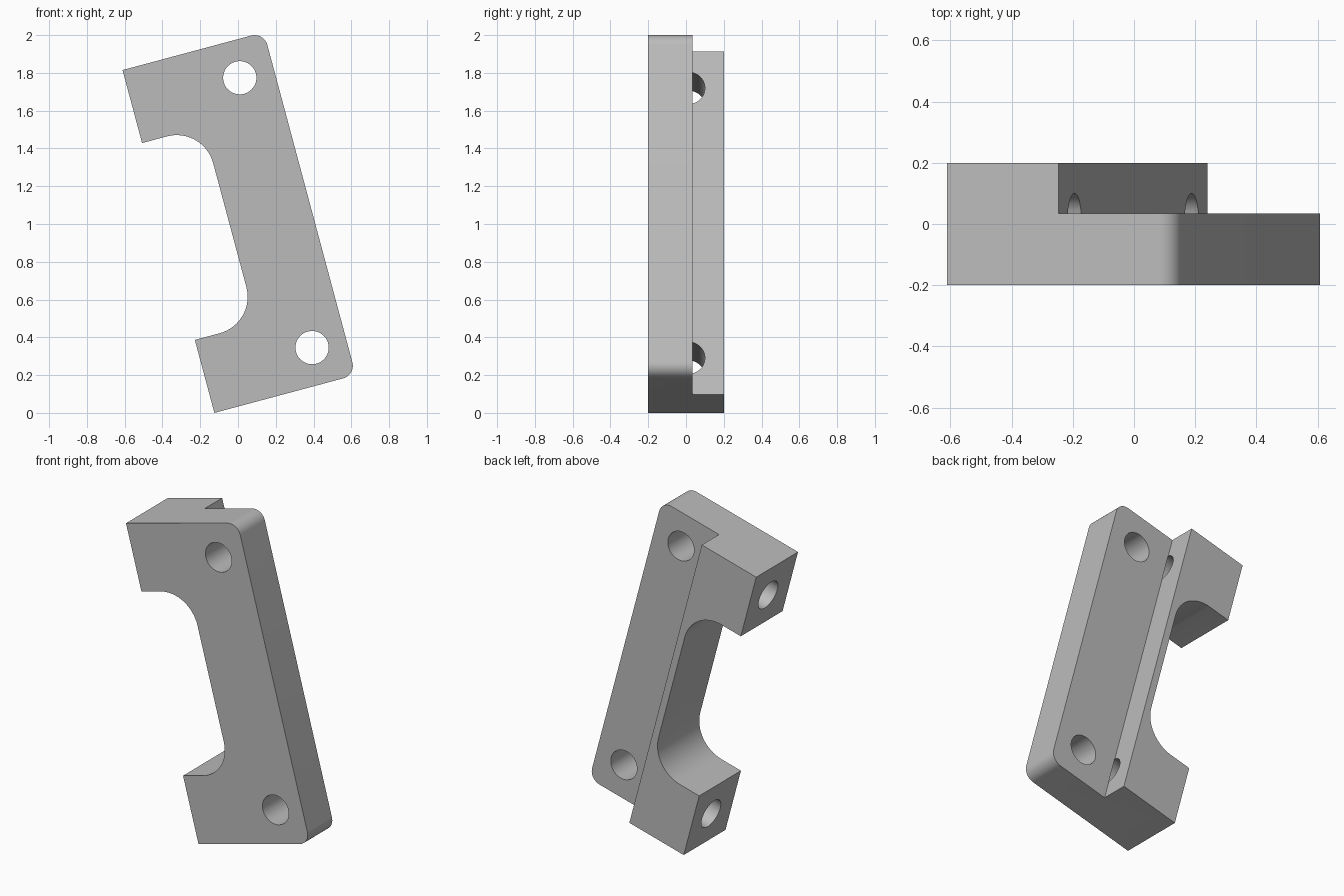
import bpy, bmesh, math
from mathutils import Matrix, Vector

cube = bpy.data.objects.get("Cube")
if cube:
    bpy.data.objects.remove(cube, do_unlink=True)

WIDTH, LENGTH, LEG, DEPTH = 0.775, 1.879, 0.4, 0.2   # DEPTH is half the thickness
WEB, STEP_U, STEP_Y = 0.336, 0.378, 0.035
HOLE_R, HOLE_V = 0.088, 0.2
LEAN = Matrix.Translation((-0.125, 0, 0)) @ Matrix.Rotation(math.radians(-15), 4, 'Y')

grey = bpy.data.materials.new("grey")
grey.use_nodes = True
colour = (0.5, 0.5, 0.5, 1)
grey.diffuse_color = colour
grey.node_tree.nodes["Principled BSDF"].inputs["Base Color"].default_value = colour


def make_object(name, bm):
    bmesh.ops.recalc_face_normals(bm, faces=bm.faces)
    mesh = bpy.data.meshes.new(name)
    bm.to_mesh(mesh)
    bm.free()
    mesh.materials.append(grey)
    obj = bpy.data.objects.new(name, mesh)
    bpy.context.collection.objects.link(obj)
    obj.matrix_world = LEAN
    return obj


def rounded(corners, steps=16):
    """Outline with square corners (u, v, radius) replaced by arcs."""
    points = []
    for i, (u, v, r) in enumerate(corners):
        c = Vector((u, v))
        if not r:
            points.append(c)
            continue
        before = (Vector(corners[i - 1][:2]) - c).normalized()
        after = (Vector(corners[(i + 1) % len(corners)][:2]) - c).normalized()
        for k in range(steps + 1):
            t = math.pi / 2 * k / steps
            points.append(c + r * (before + after - after * math.cos(t) - before * math.sin(t)))
    return points


def extrude(name, outline, y0, y1):
    bm = bmesh.new()
    face = bm.faces.new([bm.verts.new((u, y0, v)) for u, v in outline])
    grown = bmesh.ops.extrude_face_region(bm, geom=[face])["geom"]
    bmesh.ops.translate(bm, vec=(0, y1 - y0, 0),
                        verts=[g for g in grown if isinstance(g, bmesh.types.BMVert)])
    return make_object(name, bm)


def drill(name, centre, length, axis):
    bm = bmesh.new()
    matrix = Matrix.Translation(centre) @ Matrix.Rotation(math.pi / 2, 4, axis)
    bmesh.ops.create_cone(bm, cap_ends=True, segments=48, radius1=HOLE_R,
                          radius2=HOLE_R, depth=length, matrix=matrix)
    return make_object(name, bm)


# C-shaped body
body = extrude("bracket_body", rounded([
    (0, 0, 0), (WIDTH, 0, 0.07), (WIDTH, LENGTH, 0.07), (0, LENGTH, 0),
    (0, LENGTH - LEG, 0), (WEB, LENGTH - LEG, 0.2), (WEB, LEG, 0.2), (0, LEG, 0)]),
    -DEPTH, DEPTH)

# Back step, mounting holes and leg holes
cutters = [extrude("step_cutter", [(STEP_U, -1), (1, -1), (1, 3), (STEP_U, 3)], STEP_Y, 1)]
for v in (HOLE_V, LENGTH - HOLE_V):
    cutters.append(drill("mounting_hole_cutter", (0.589, 0, v), 1, 'X'))
    end = STEP_U + 0.0005
    cutters.append(drill("leg_hole_cutter", ((end - 0.2) / 2, 0.012, v), end + 0.2, 'Y'))

for cutter in cutters:
    cutter.hide_render = True
    mod = body.modifiers.new(cutter.name, 'BOOLEAN')
    mod.operation, mod.solver, mod.object = 'DIFFERENCE', 'EXACT', cutter

# Bake the cuts, then drop the cutters
bpy.context.view_layer.update()
graph = bpy.context.evaluated_depsgraph_get()
result = bpy.data.meshes.new_from_object(body.evaluated_get(graph))
body.modifiers.clear()
body.data = result
for cutter in cutters:
    bpy.data.objects.remove(cutter, do_unlink=True)

result.materials.clear()
result.materials.append(grey)
for poly in result.polygons:
    poly.material_index = 0
    poly.use_smooth = True
result.set_sharp_from_angle(angle=math.radians(30))
